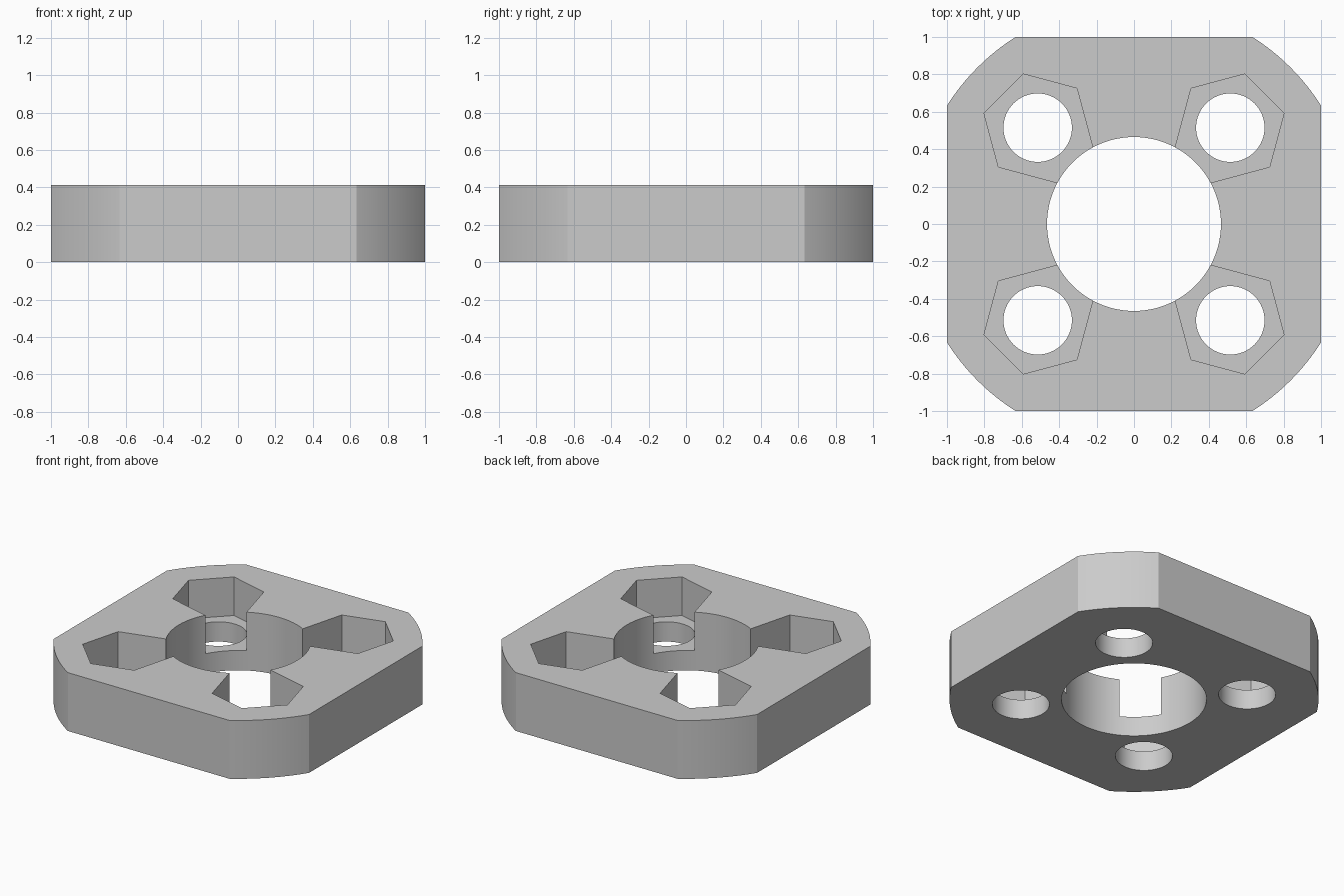
import bpy, bmesh
from math import sin, cos, radians, atan2, hypot, pi
from mathutils import Vector

HEIGHT = 0.413
FLOOR = 0.14      # pocket floor height
OFFSET = 0.515    # screw hole centre in x and y
HALF_FLAT = 0.633  # half length of each straight side

if "Cube" in bpy.data.objects:
    bpy.data.objects.remove(bpy.data.objects["Cube"])

grey = bpy.data.materials.new("plain grey")
grey.use_nodes = True
colour = (0.6, 0.6, 0.6, 1)
grey.diffuse_color = colour
grey.node_tree.nodes["Principled BSDF"].inputs["Base Color"].default_value = colour


def prism(name, outline, bottom, top):
    """Extrude a closed outline between two heights."""
    bm = bmesh.new()
    face = bm.faces.new([bm.verts.new((x, y, bottom)) for x, y in outline])
    ext = bmesh.ops.extrude_face_region(bm, geom=[face])
    verts = [v for v in ext["geom"] if isinstance(v, bmesh.types.BMVert)]
    bmesh.ops.translate(bm, verts=verts, vec=(0, 0, top - bottom))
    bmesh.ops.recalc_face_normals(bm, faces=bm.faces)
    mesh = bpy.data.meshes.new(name)
    bm.to_mesh(mesh)
    bm.free()
    mesh.materials.append(grey)
    obj = bpy.data.objects.new(name, mesh)
    bpy.context.collection.objects.link(obj)
    return obj


def circle(radius, sides, cx=0, cy=0):
    return [(cx + radius * cos(2 * pi * i / sides), cy + radius * sin(2 * pi * i / sides))
            for i in range(sides)]


# Square plate whose corners are trimmed by one large circle
radius = hypot(1, HALF_FLAT)
start = atan2(HALF_FLAT, 1)
steps = 16
outline = []
for corner in range(4):
    for i in range(steps + 1):
        a = corner * pi / 2 + start + (pi / 2 - 2 * start) * i / steps
        outline.append((radius * cos(a), radius * sin(a)))
plate = prism("mounting_plate", outline, 0, HEIGHT)

# Centre bore, four screw holes and four nut pockets open to the bore
cutters = [prism("centre_bore_cutter", circle(0.465, 96), -0.2, 0.8)]
hexagon = [Vector((cos(radians(a)), sin(radians(a)))) * 0.297
           for a in (15, 75, 135, 195, 255, 315)]
hexagon[3] += (hexagon[3] - hexagon[2]) * 0.3
hexagon[4] += (hexagon[4] - hexagon[5]) * 0.3
for sx in (1, -1):
    for sy in (1, -1):
        cutters.append(prism("screw_hole_cutter",
                             circle(0.183, 64, sx * OFFSET, sy * OFFSET), -0.2, 0.8))
        pocket = [(sx * (OFFSET + p.x), sy * (OFFSET + p.y)) for p in hexagon]
        cutters.append(prism("nut_pocket_cutter", pocket, FLOOR, 0.8))

for cutter in cutters:
    mod = plate.modifiers.new(cutter.name, "BOOLEAN")
    mod.operation = "DIFFERENCE"
    mod.solver = "EXACT"
    mod.object = cutter

# Bake the cuts, then drop the cutters
bpy.context.view_layer.update()
evaluated = plate.evaluated_get(bpy.context.evaluated_depsgraph_get())
mesh = bpy.data.meshes.new_from_object(evaluated)
plate.modifiers.clear()
plate.data = mesh
for cutter in cutters:
    bpy.data.objects.remove(cutter)

# Smooth the curved walls, keep the edges sharp
bpy.ops.object.select_all(action="DESELECT")
plate.select_set(True)
bpy.context.view_layer.objects.active = plate
bpy.ops.object.shade_smooth_by_angle(angle=radians(20))
